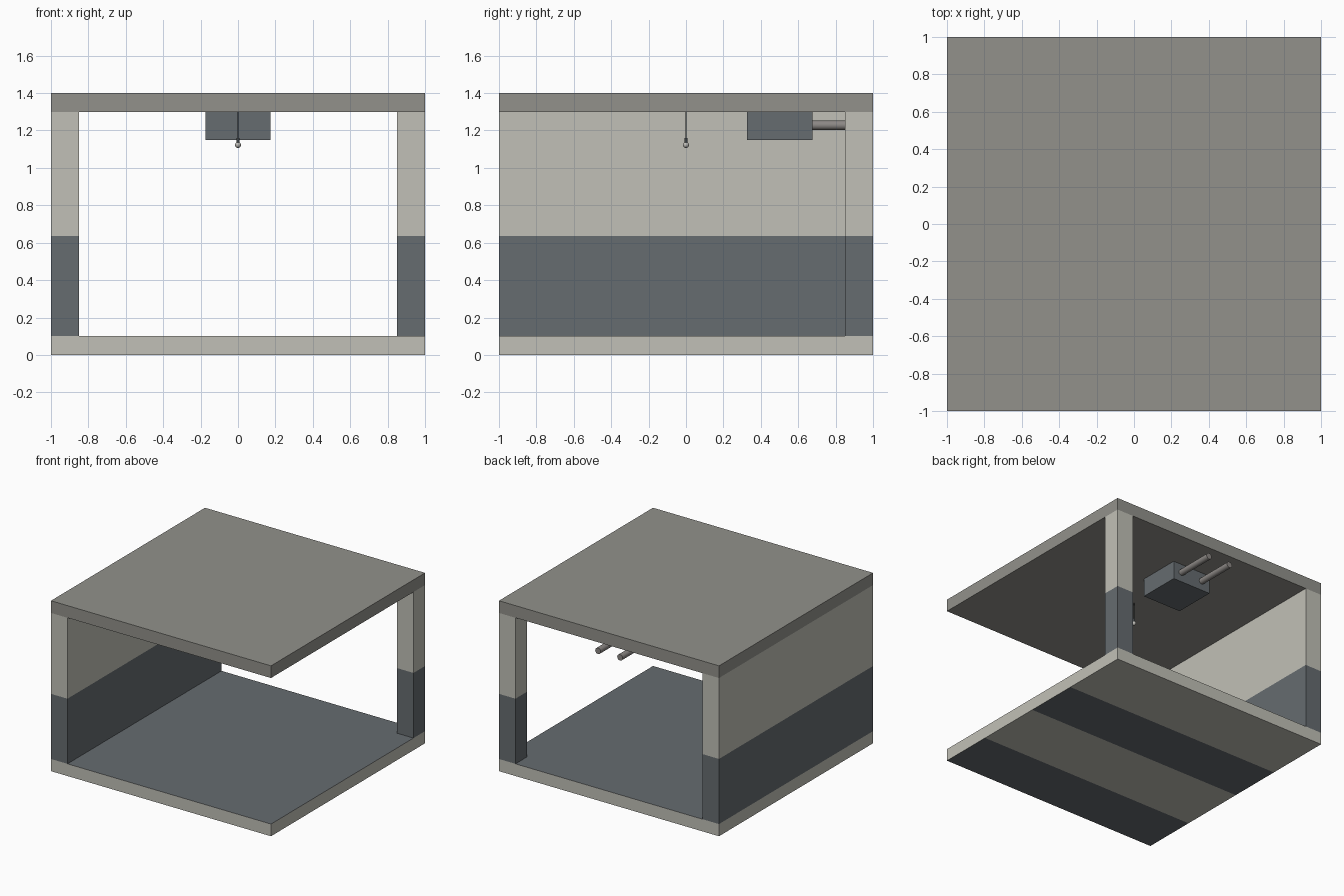
import bpy, bmesh, math
from mathutils import Vector

if "Cube" in bpy.data.objects:
    bpy.data.objects.remove(bpy.data.objects["Cube"], do_unlink=True)


def material(name, srgb):
    rgba = [((c / 255 + 0.055) / 1.055) ** 2.4 for c in srgb] + [1.0]
    mat = bpy.data.materials.new(name)
    mat.use_nodes = True
    mat.diffuse_color = rgba
    mat.node_tree.nodes["Principled BSDF"].inputs["Base Color"].default_value = rgba
    return mat


plaster = material("pale plaster", (193, 192, 183))
slate = material("slate paint", (102, 108, 112))
concrete = material("grey concrete", (146, 145, 139))
metal = material("pipe metal", (140, 136, 133))
glass = material("bulb glass", (190, 188, 182))
rubber = material("dark cord", (62, 66, 68))


def finish(name, bm, mats):
    mesh = bpy.data.meshes.new(name)
    bm.to_mesh(mesh)
    bm.free()
    obj = bpy.data.objects.new(name, mesh)
    bpy.context.collection.objects.link(obj)
    for mat in mats:
        mesh.materials.append(mat)
    return obj


def block(name, low, high, mats, cuts=(), rule=None):
    """Box between two corners, cut by planes (point, normal), coloured by a face rule."""
    bm = bmesh.new()
    bmesh.ops.create_cube(bm, size=1)
    low, high = Vector(low), Vector(high)
    for v in bm.verts:
        v.co = (low + high) / 2 + v.co * (high - low)
    for point, normal in cuts:
        bmesh.ops.bisect_plane(bm, geom=bm.verts[:] + bm.edges[:] + bm.faces[:],
                               plane_co=point, plane_no=normal)
    bm.normal_update()
    if rule:
        for f in bm.faces:
            f.material_index = int(rule(f.calc_center_median(), f.normal))
    return finish(name, bm, mats)


def smooth(obj):
    bpy.ops.object.select_all(action="DESELECT")
    obj.select_set(True)
    bpy.context.view_layer.objects.active = obj
    bpy.ops.object.shade_smooth_by_angle()


def cylinder(name, start, end, radius, mat, sides=24):
    start, end = Vector(start), Vector(end)
    bpy.ops.mesh.primitive_cylinder_add(vertices=sides, radius=radius,
                                        depth=(end - start).length,
                                        location=(start + end) / 2)
    obj = bpy.context.object
    obj.name = name
    obj.rotation_euler = (end - start).to_track_quat("Z", "Y").to_euler()
    obj.data.materials.append(mat)
    smooth(obj)


FLOOR, CEILING, TOP = 0.1, 1.3, 1.4
PAINT_LINE = 0.635
BAND = 0.447
two_tone = [plaster, slate]


# Floor slab: painted top, plain rims, striped underside
def floor_rule(c, n):
    if n.z > 0.5:
        return True
    return n.z < -0.5 and (c.y + 1) % 1 < BAND


stripes = [((0, y, 0), (0, 1, 0)) for y in (BAND - 1, 0, BAND)]
block("floor_slab", (-1, -1, 0), (1, 1, FLOOR), two_tone, stripes, floor_rule)

# Wall and corner pillar, painted up to the same height
paint_cut = [((0, 0, PAINT_LINE), (0, 0, 1))]
for name, low, high in (("side_wall", (-1, -1, FLOOR), (-0.85, 1, CEILING)),
                        ("corner_pillar", (0.85, 0.85, FLOOR), (1, 1, CEILING))):
    block(name, low, high, two_tone, paint_cut, lambda c, n: c.z < PAINT_LINE)

# Roof slab
block("roof_slab", (-1, -1, CEILING), (1, 1, TOP), [concrete])

# Ceiling unit with two pipes running out to the back
block("ceiling_unit", (-0.175, 0.325, 1.15), (0.175, 0.675, CEILING), [slate])
for side, x in (("right", -0.1), ("left", 0.1)):
    cylinder(side + "_pipe", (x, 0.66, 1.228), (x, 1, 1.228), 0.025, metal)

# Hanging lamp
cylinder("lamp_cord", (0, 0, 1.155), (0, 0, CEILING), 0.004, rubber, 12)
cylinder("lamp_socket", (0, 0, 1.133), (0, 0, 1.16), 0.009, rubber, 16)
bpy.ops.mesh.primitive_uv_sphere_add(segments=20, ring_count=12, radius=0.016,
                                     location=(0, 0, 1.123))
bulb = bpy.context.object
bulb.name = "lamp_bulb"
bulb.data.materials.append(glass)
smooth(bulb)
